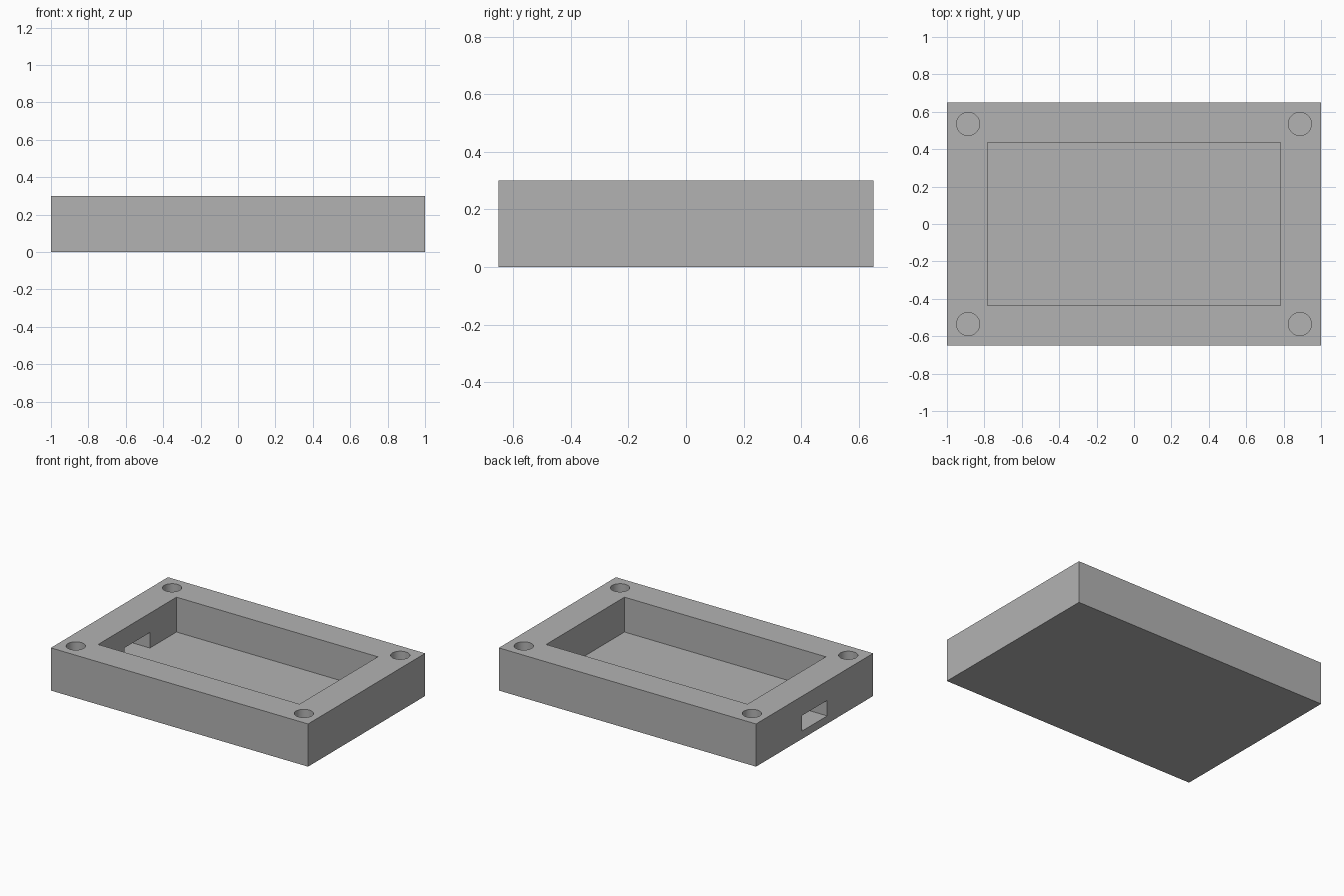
import bpy
import math

if "Cube" in bpy.data.objects:
    bpy.data.objects.remove(bpy.data.objects["Cube"], do_unlink=True)

LENGTH, WIDTH, HEIGHT = 2.0, 1.3, 0.3
FLOOR = 0.055
OVER = 0.1  # how far cutters reach past the surface

grey = bpy.data.materials.new("plain grey")
grey.use_nodes = True
colour = (0.45, 0.45, 0.45, 1)
grey.diffuse_color = colour
grey.node_tree.nodes["Principled BSDF"].inputs["Base Color"].default_value = colour


def box(name, x, y, z):
    """Box spanning the given (low, high) ranges."""
    spans = (x, y, z)
    bpy.ops.mesh.primitive_cube_add(size=1, location=[(a + b) / 2 for a, b in spans])
    ob = bpy.context.object
    ob.name = name
    ob.scale = [b - a for a, b in spans]
    bpy.ops.object.transform_apply(location=True, rotation=False, scale=True)
    ob.data.materials.append(grey)
    return ob


def peg(name, x, y, radius):
    """Upright cylinder from the floor level to above the rim."""
    depth = HEIGHT + OVER - FLOOR
    bpy.ops.mesh.primitive_cylinder_add(vertices=48, radius=radius, depth=depth,
                                        location=(x, y, FLOOR + depth / 2))
    ob = bpy.context.object
    ob.name = name
    ob.data.materials.append(grey)
    return ob


# Solid block
case = box("case_body", (-LENGTH / 2, LENGTH / 2), (-WIDTH / 2, WIDTH / 2), (0, HEIGHT))

# Open pocket, and the port through the right-hand wall
cutters = [
    box("pocket_cutter", (-0.783, 0.783), (-0.435, 0.435), (FLOOR, HEIGHT + OVER)),
    box("port_cutter", (-LENGTH / 2 - OVER, -0.7), (-0.14, 0.14), (FLOOR, 0.164)),
]

# Blind screw holes in the four corners
for sx in (-1, 1):
    for sy in (-1, 1):
        cutters.append(peg("screw_hole_cutter", sx * 0.887, sy * 0.535, 0.0615))

# Cut everything, then drop the cutters
bpy.ops.object.select_all(action="DESELECT")
case.select_set(True)
bpy.context.view_layer.objects.active = case
for cutter in cutters:
    cutter.hide_render = True
    cut = case.modifiers.new("cut", "BOOLEAN")
    cut.operation = "DIFFERENCE"
    cut.solver = "EXACT"
    cut.object = cutter
    bpy.ops.object.modifier_apply(modifier=cut.name)
for cutter in cutters:
    bpy.data.objects.remove(cutter, do_unlink=True)

bpy.ops.object.shade_smooth_by_angle(angle=math.radians(30))
